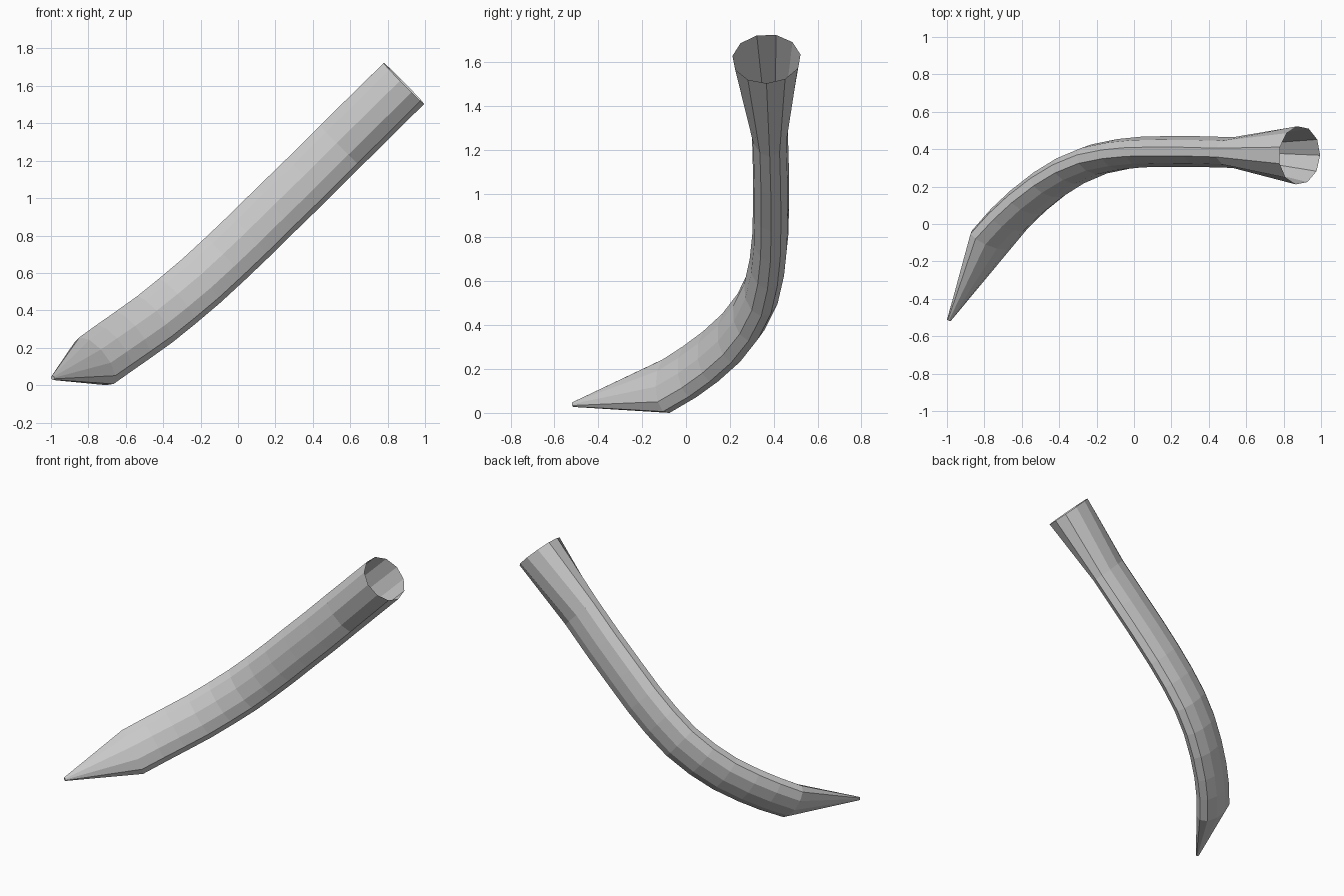
import bpy, bmesh, math
from mathutils import Vector

if "Cube" in bpy.data.objects:
    bpy.data.objects.remove(bpy.data.objects["Cube"])

SIDES = 11
WIDE, THIN = 0.158, 0.083
WIDE_AXIS = Vector((-1, 0, 1)).normalized()

# Centre line from the open socket down to the tip
path = [Vector(p) for p in (
    (.885, .367, 1.61), (.545, .382, 1.275), (.37, .387, 1.10), (.2, .388, .935),
    (.06, .385, .797), (-.07, .372, .673), (-.2, .345, .553), (-.33, .29, .443),
    (-.45, .215, .346), (-.57, .12, .26), (-.67, .025, .19), (-.765, -.085, .122),
    (-.99, -.515, .033))]

# Half sizes of each section: round socket, flattened body, small tip
sizes = [(.157, .157)] + [(WIDE, THIN)] * (len(path) - 2) + [(.012, .01)]


def tangent(i):
    steps = [(path[j + 1] - path[j]).normalized()
             for j in (i - 1, i) if 0 <= j < len(path) - 1]
    return sum(steps, Vector()).normalized()


bm = bmesh.new()
rings = []
for i, (centre, (wide, thin)) in enumerate(zip(path, sizes)):
    t = tangent(i)
    side = t.cross(WIDE_AXIS).normalized()
    up = side.cross(t)
    ring = []
    for k in range(SIDES):
        a = 2 * math.pi * k / SIDES
        ring.append(bm.verts.new(centre - up * wide * math.cos(a) + side * thin * math.sin(a)))
    rings.append(ring)

# Skin the sections; the socket end stays open
for r0, r1 in zip(rings, rings[1:]):
    for k in range(SIDES):
        n = (k + 1) % SIDES
        bm.faces.new((r0[k], r0[n], r1[n], r1[k]))
bm.faces.new(rings[-1])
bmesh.ops.recalc_face_normals(bm, faces=bm.faces)

# Sit the model on the ground
lowest = min(v.co.z for v in bm.verts)
bmesh.ops.translate(bm, verts=bm.verts, vec=(0, 0, -lowest))

mesh = bpy.data.meshes.new("curved_horn")
bm.to_mesh(mesh)
bm.free()
bpy.context.collection.objects.link(bpy.data.objects.new("curved_horn", mesh))
